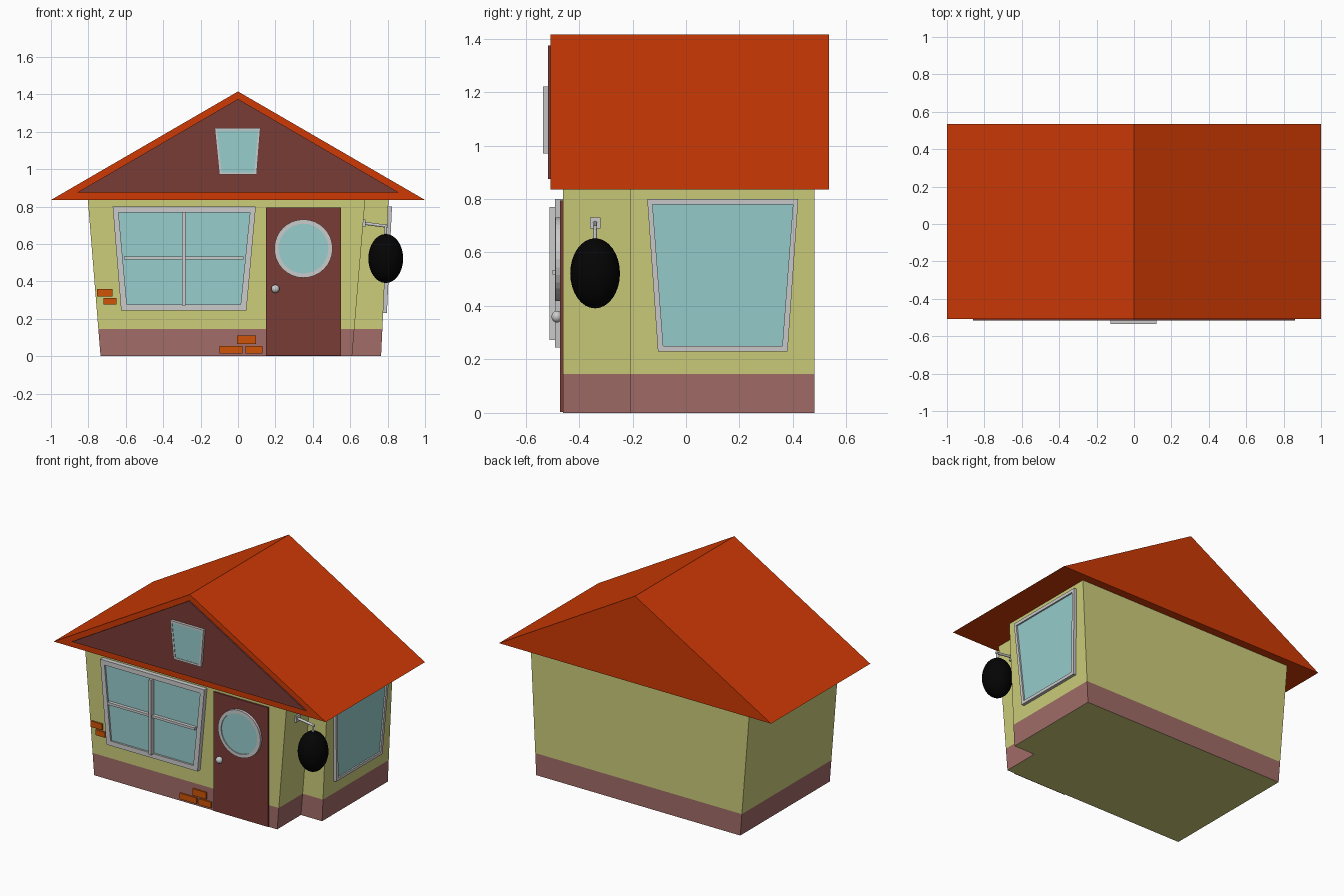
import bpy, bmesh, math
from mathutils import Vector

if "Cube" in bpy.data.objects:
    bpy.data.objects.remove(bpy.data.objects["Cube"])


def material(name, r, g, b):
    m = bpy.data.materials.new(name)
    m.diffuse_color = [(c / 255) ** 2.2 for c in (r, g, b)] + [1]
    m.use_nodes = True
    m.node_tree.nodes["Principled BSDF"].inputs["Base Color"].default_value = m.diffuse_color
    return m


ROOF = material("roof_orange", 205, 60, 13)
WALL = material("wall_yellow", 204, 204, 122)
BASE = material("base_pink", 160, 108, 104)
BROWN = material("brown", 120, 62, 57)
GLASS = material("glass", 150, 204, 204)
BRICK = material("brick", 205, 84, 15)
BLACK = material("black", 12, 12, 12)


def front(y):
    return lambda u, v, d: (u, y - d, v)


def right(u, v, d):  # leaning right wall
    return (0.765 + 0.048 * v + d, u, v)


def build(name, rings, mats, caps=True, closed=False):
    """Loft a list of equal-length vertex rings; one material per band."""
    bm = bmesh.new()
    loops = [[bm.verts.new(p) for p in r] for r in rings]
    n, k = len(loops[0]), len(loops)
    for i in range(k if closed else k - 1):
        a, b = loops[i], loops[(i + 1) % k]
        for j in range(n):
            f = bm.faces.new((a[j], a[(j + 1) % n], b[(j + 1) % n], b[j]))
            f.material_index = min(i, len(mats) - 1) if mats else 0
    if caps and not closed:
        for loop in (loops[0], loops[-1]):
            f = bm.faces.new(loop)
            f.material_index = max(len(mats) - 1, 0)
    bmesh.ops.recalc_face_normals(bm, faces=bm.faces)
    me = bpy.data.meshes.new(name)
    bm.to_mesh(me)
    bm.free()
    for m in mats:
        me.materials.append(m)
    ob = bpy.data.objects.new(name, me)
    bpy.context.collection.objects.link(ob)
    return ob


def slab(name, outline, d0, d1, place, mat=None):
    rings = [[place(u, v, d) for u, v in outline] for d in (d0, d1)]
    return build(name, rings, [mat] if mat else [])


def frame(name, outer, inner, d0, d1, place):
    rings = [[place(u, v, d) for u, v in o]
             for o, d in ((outer, d0), (outer, d1), (inner, d1), (inner, d0))]
    return build(name, rings, [], closed=True)


def trapezoid(b0, b1, t0, t1, z0, z1, inset=0):
    i = inset
    return [(b0 + i, z0 + i), (b1 - i, z0 + i), (t1 - i, z1 - i), (t0 + i, z1 - i)]


def circle(cx, cz, r, n=32):
    return [(cx + r * math.cos(2 * math.pi * i / n),
             cz + r * math.sin(2 * math.pi * i / n)) for i in range(n)]


def window(name, dims, border, depth, glass_depth, place):
    inner = trapezoid(*dims, inset=border)
    frame(name + "_frame", trapezoid(*dims), inner, -0.01, depth, place)
    slab(name + "_glass", inner, -0.01, glass_depth, place, GLASS)


def rod(name, a, b, r):
    a, b = Vector(a), Vector(b)
    bpy.ops.mesh.primitive_cylinder_add(vertices=12, radius=r, depth=(b - a).length, location=(a + b) / 2)
    ob = bpy.context.object
    ob.name = name
    ob.rotation_euler = (b - a).to_track_quat('Z', 'Y').to_euler()


def ball(name, loc, scale, mat=None):
    bpy.ops.mesh.primitive_uv_sphere_add(segments=32, ring_count=16, radius=1, location=loc)
    ob = bpy.context.object
    ob.name = name
    ob.scale = scale
    if mat:
        ob.data.materials.append(mat)
    bpy.ops.object.shade_smooth_by_angle()


# Walls: flared plan with a notched front right corner
def plan(z):
    t = z / 0.84
    left, notch, side = -0.735 - 0.068 * t, 0.61 + 0.07 * t, 0.765 + 0.04 * t
    return [(x, y, z) for x, y in ((left, -0.46), (notch, -0.46), (notch, -0.21),
                                   (side, -0.21), (side, 0.48), (left, 0.48))]


build("walls", [plan(0), plan(0.145), plan(0.84)], [BASE, WALL])

# Roof and gable panel
slab("roof", [(-1, 0.835), (1, 0.835), (0, 1.415)], -0.535, 0.507, front(0), ROOF)
slab("gable_panel", [(-0.86, 0.875), (0.86, 0.875), (0, 1.375)], 0, 0.011, front(0.0 - 0.505), BROWN)
window("gable_window", (-0.10, 0.10, -0.125, 0.12, 0.97, 1.22), 0.013, 0.018, 0.015, front(-0.516))

# Front window with cross bars
window("front_window", (-0.625, 0.045, -0.67, 0.095, 0.245, 0.80), 0.031, 0.03, 0.018, front(-0.46))
slab("window_bar_upright", trapezoid(-0.30, -0.282, -0.30, -0.282, 0.272, 0.77), 0.01, 0.05, front(-0.46))
slab("window_bar_level", trapezoid(-0.61, 0.03, -0.61, 0.03, 0.518, 0.534), 0.01, 0.04, front(-0.46))

# Side window
window("side_window", (-0.105, 0.38, -0.145, 0.42, 0.23, 0.80), 0.02, 0.02, 0.01, right)

# Door with porthole and knob
slab("door", trapezoid(0.15, 0.55, 0.15, 0.55, 0.004, 0.795), -0.01, 0.011, front(-0.46), BROWN)
frame("porthole_frame", circle(0.35, 0.575, 0.156), circle(0.35, 0.575, 0.133), 0, 0.018, front(-0.47))
slab("porthole_glass", circle(0.35, 0.575, 0.133), 0, 0.012, front(-0.47), GLASS)
ball("door_knob", (0.2, -0.483, 0.36), (0.022, 0.02, 0.022))

# Loose bricks
for i, (x0, x1, z0, z1) in enumerate(((-0.755, -0.67, 0.32, 0.36), (-0.72, -0.65, 0.275, 0.311),
                                      (-0.10, 0.025, 0.015, 0.055), (0.04, 0.13, 0.015, 0.055),
                                      (-0.005, 0.095, 0.065, 0.11))):
    slab(f"brick_{i + 1}", trapezoid(x0, x1, x0, x1, z0, z1), -0.01, 0.01, front(-0.46), BRICK)

# Hanging lantern on a wall bracket
slab("bracket_plate", trapezoid(-0.36, -0.32, -0.36, -0.32, 0.69, 0.73), 0, 0.015,
     lambda u, v, d: (0.667 + d, u, v))
rod("bracket_arm", (0.675, -0.34, 0.71), (0.80, -0.34, 0.694), 0.008)
rod("lantern_hanger", (0.79, -0.34, 0.70), (0.79, -0.34, 0.63), 0.007)
ball("lantern", (0.79, -0.34, 0.522), (0.093, 0.093, 0.131), BLACK)
